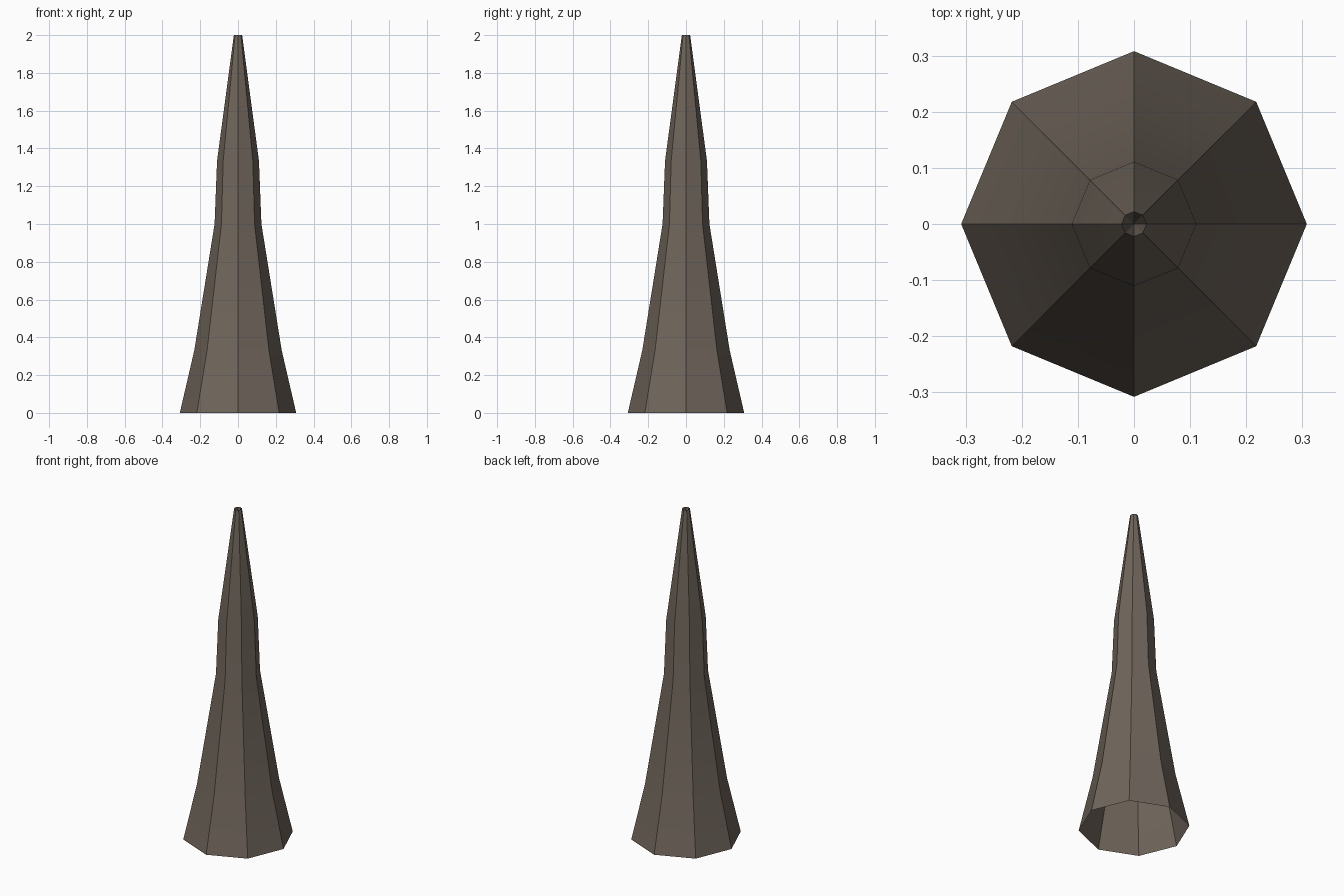
import bpy, bmesh, math

if "Cube" in bpy.data.objects:
    bpy.data.objects.remove(bpy.data.objects["Cube"])

SIDES = 8
# (radius, z) up the outer shell
PROFILE = [(0.308, 0), (0.231, 0.333), (0.124, 1.0), (0.111, 1.333), (0.022, 2.0)]
INNER_TIP_Z = 0.12


def ring(bm, r, z):
    return [bm.verts.new((r * math.cos(2 * math.pi * i / SIDES),
                          r * math.sin(2 * math.pi * i / SIDES), z))
            for i in range(SIDES)]


bm = bmesh.new()
# Tapered octagonal shell, open at the bottom
rings = [ring(bm, r, z) for r, z in PROFILE]
for low, high in zip(rings, rings[1:]):
    for i in range(SIDES):
        j = (i + 1) % SIDES
        bm.faces.new((low[i], low[j], high[j], high[i]))

# Narrow hollow sinking from the top rim to a point
tip = bm.verts.new((0, 0, INNER_TIP_Z))
for i in range(SIDES):
    bm.faces.new((rings[-1][i], rings[-1][(i + 1) % SIDES], tip))

mesh = bpy.data.meshes.new("spire")
bm.to_mesh(mesh)
bm.free()
spire = bpy.data.objects.new("spire", mesh)
bpy.context.collection.objects.link(spire)

# Stone colour
mat = bpy.data.materials.new("brown_stone")
mat.diffuse_color = (0.16, 0.13, 0.105, 1)
mat.use_nodes = True
mat.node_tree.nodes["Principled BSDF"].inputs["Base Color"].default_value = mat.diffuse_color
mesh.materials.append(mat)

# Smooth along the height, crisp between the eight sides
bpy.context.view_layer.objects.active = spire
spire.select_set(True)
bpy.ops.object.shade_smooth_by_angle(angle=math.radians(30))
